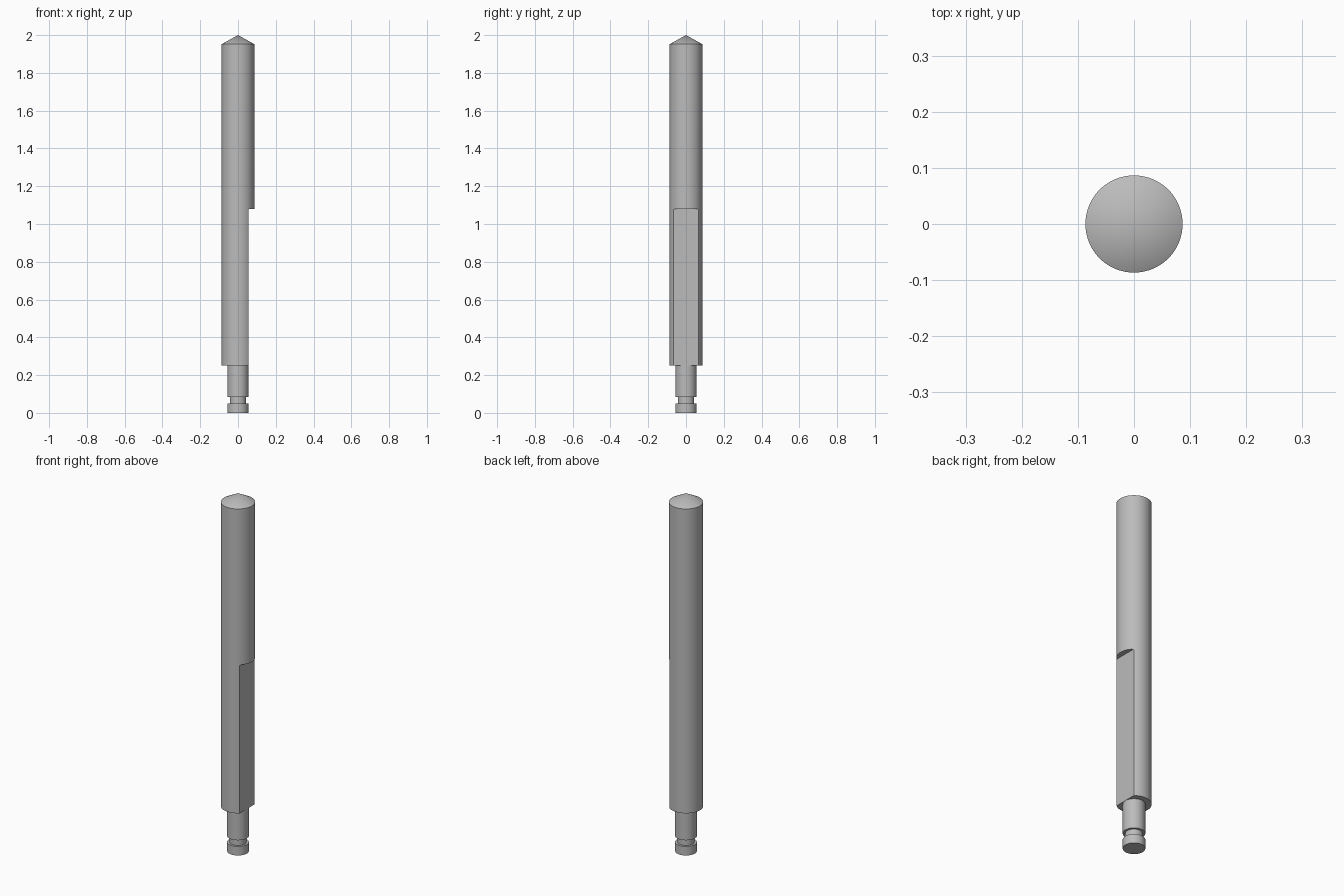
import bpy, bmesh, math
from mathutils import Matrix

cube = bpy.data.objects.get("Cube")
if cube:
    bpy.data.objects.remove(cube)

RADIUS, STEM, NECK = 0.0866, 0.0555, 0.043
SHOULDER, FLAT_TOP, FLAT_X = 0.25, 1.08, 0.0565
SIDES = 96

steel = bpy.data.materials.new("steel_grey")
steel.use_nodes = True
colour = (0.5, 0.5, 0.5, 1)
steel.diffuse_color = colour
steel.node_tree.nodes["Principled BSDF"].inputs["Base Color"].default_value = colour


def make_object(name, bm):
    bmesh.ops.recalc_face_normals(bm, faces=bm.faces)
    mesh = bpy.data.meshes.new(name)
    bm.to_mesh(mesh)
    bm.free()
    obj = bpy.data.objects.new(name, mesh)
    bpy.context.collection.objects.link(obj)
    mesh.materials.append(steel)
    return obj


def lathe(name, profile):
    """Spin an (r, z) profile that starts and ends on the axis."""
    bm = bmesh.new()
    verts = [bm.verts.new((r, 0, z)) for r, z in profile]
    edges = [bm.edges.new(pair) for pair in zip(verts, verts[1:])]
    bmesh.ops.spin(bm, geom=verts + edges, cent=(0, 0, 0), axis=(0, 0, 1),
                   angle=math.tau, steps=SIDES)
    bmesh.ops.remove_doubles(bm, verts=bm.verts, dist=0.0001)
    return make_object(name, bm)


# Pin: end flange, retaining groove, stem, shank and conical tip
pin = lathe("pin", [
    (0, 0), (STEM, 0), (STEM, 0.05), (NECK, 0.05), (NECK, 0.085),
    (STEM, 0.085), (STEM, SHOULDER), (RADIUS, SHOULDER),
    (RADIUS, 1.952), (0, 2)])

# Cutter for the flat on the left side, with rounded upper corners
half_width = math.sqrt(RADIUS ** 2 - FLAT_X ** 2) + 0.0005
bottom = SHOULDER - 0.1
bm = bmesh.new()
bmesh.ops.create_cube(bm, size=1, matrix=(
    Matrix.Translation((FLAT_X + 0.1, 0, (bottom + FLAT_TOP) / 2))
    @ Matrix.Diagonal((0.2, 2 * half_width, FLAT_TOP - bottom, 1))))
corners = [e for e in bm.edges if all(v.co.z > 1 for v in e.verts)
           and abs(e.verts[0].co.y - e.verts[1].co.y) < 0.001]
bmesh.ops.bevel(bm, geom=corners, offset=0.008, segments=4, profile=0.5,
                affect='EDGES')
cutter = make_object("flat_cutter", bm)
cutter.hide_render = True

# Apply the cut, then drop the helper
cut = pin.modifiers.new("flat", 'BOOLEAN')
cut.operation = 'DIFFERENCE'
cut.solver = 'EXACT'
cut.object = cutter
bpy.ops.object.select_all(action='DESELECT')
pin.select_set(True)
bpy.context.view_layer.objects.active = pin
bpy.ops.object.modifier_apply(modifier=cut.name)
bpy.data.objects.remove(cutter)
bpy.ops.object.shade_smooth_by_angle(angle=math.radians(20))
